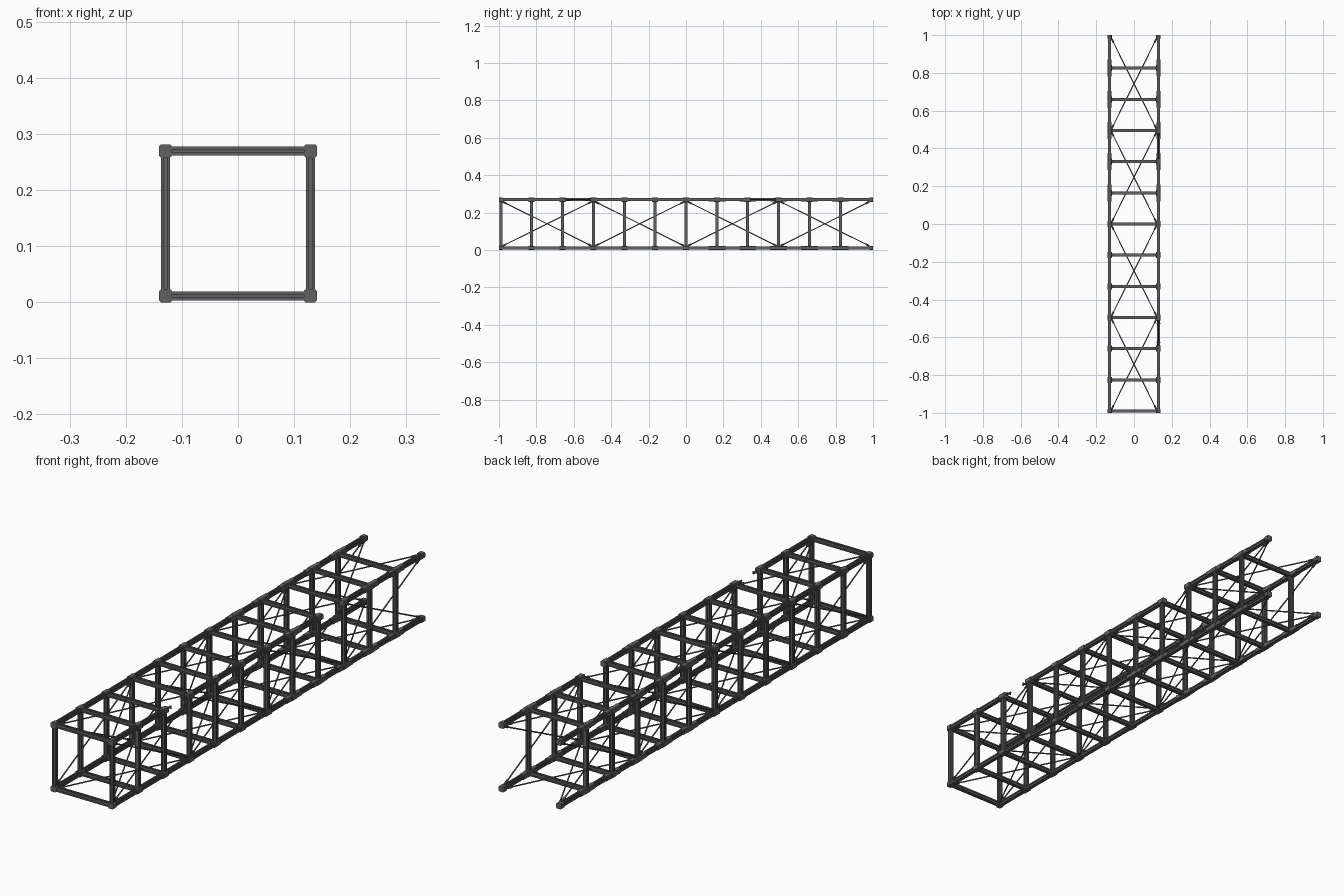
import bpy, bmesh, math
from mathutils import Vector

if "Cube" in bpy.data.objects:
    bpy.data.objects.remove(bpy.data.objects["Cube"])

X, Z0, Z1 = 0.129, 0.0115, 0.2695
STEP = 0.165
NODES = [-0.99 + STEP * k for k in range(13)]

mat = bpy.data.materials.new("dark_grey")
mat.diffuse_color = (0.12, 0.12, 0.12, 1)
mat.use_nodes = True
mat.node_tree.nodes["Principled BSDF"].inputs["Base Color"].default_value = mat.diffuse_color


def slotted(h, w, d):
    # square extrusion profile with a groove on each side
    pts = []
    for k in range(4):
        c, s = round(math.cos(k * math.pi / 2)), round(math.sin(k * math.pi / 2))
        for x, y in ((h, -h), (h, -w), (h - d, -w), (h - d, w), (h, w)):
            pts.append((c * x - s * y, s * x + c * y))
    return pts


def chamfered(h, c):
    return [(h, -h + c), (h, h - c), (h - c, h), (-h + c, h),
            (-h, h - c), (-h, -h + c), (-h + c, -h), (h - c, -h)]


def circle(r, n):
    return [(r * math.cos(2 * math.pi * i / n), r * math.sin(2 * math.pi * i / n)) for i in range(n)]


def prism(bm, profile, a, b):
    a, b = Vector(a), Vector(b)
    q = (b - a).to_track_quat('Z', 'Y')
    lo, hi = [[bm.verts.new(p + q @ Vector((u, v, 0))) for u, v in profile] for p in (a, b)]
    n = len(profile)
    bm.faces.new(lo[::-1])
    bm.faces.new(hi)
    for i in range(n):
        bm.faces.new((lo[i], lo[(i + 1) % n], hi[(i + 1) % n], hi[i]))


def make(name, parts):
    bm = bmesh.new()
    for profile, a, b in parts:
        prism(bm, profile, a, b)
    me = bpy.data.meshes.new(name)
    bm.to_mesh(me)
    bm.free()
    me.materials.append(mat)
    bpy.context.collection.objects.link(bpy.data.objects.new(name, me))


BAR = slotted(0.008, 0.0025, 0.003)
BLOCK = chamfered(0.0115, 0.003)
SLEEVE = chamfered(0.0102, 0.002)
ROD = circle(0.0028, 8)
FITTING = circle(0.005, 8)
corners = {"lower_left": (-X, Z0), "lower_right": (X, Z0),
           "upper_left": (-X, Z1), "upper_right": (X, Z1)}

# long chords; the upper right one has two open bays
for name, (x, z) in corners.items():
    gaps = (2, 8) if name == "upper_right" else ()
    make(name + "_chord", [(BAR, (x, NODES[k], z), (x, NODES[k + 1], z))
                           for k in range(12) if k not in gaps])
    # corner blocks and the longer splice sleeves on the back half
    parts = []
    for k, y in enumerate(NODES):
        h = 0.01 if k in (0, 12) else 0.016
        parts.append((BLOCK, (x, y - h, z), (x, y + h, z)))
        if 6 < k < 12 and not (gaps and k in (8, 9)):
            parts.append((SLEEVE, (x, y - 0.045, z), (x, y + 0.045, z)))
    make(name + "_joints", parts)

# posts and cross bars, none at the open back end
posts, bars = [], []
for y in NODES[:12]:
    for x in (-X, X):
        posts.append((BAR, (x, y, Z0), (x, y, Z1)))
    for z in (Z0, Z1):
        bars.append((BAR, (-X, y, z), (X, y, z)))
make("posts", posts)
make("cross_bars", bars)

# crossed tension rods on all four faces, one X per three bays
rods, fittings = [], []


def brace(a, b):
    a, b = Vector(a), Vector(b)
    d = (b - a).normalized()
    rods.append((ROD, a, b))
    fittings.append((FITTING, a, a + d * 0.022))
    fittings.append((FITTING, b - d * 0.022, b))


e = 0.011
for k in range(0, 12, 3):
    y0, y1 = NODES[k] + 0.01, NODES[k + 3] - 0.01
    for s in (-1, 1):
        for x in (-X, X):
            lo, hi = (Z0 + e, Z1 - e)[::s], None
            brace((x, y0, lo[0]), (x, y1, lo[1]))
        for z in (Z0, Z1):
            brace((-s * (X - e), y0, z), (s * (X - e), y1, z))
make("tension_rods", rods)
make("rod_fittings", fittings)

# exposed pins with small cross pieces in the front open bay
pins = []
for y, d in ((NODES[2], 1), (NODES[3], -1)):
    pins.append((circle(0.004, 8), (X, y, Z1), (X, y + d * 0.045, Z1)))
    pins.append((circle(0.003, 8), (X - 0.011, y + d * 0.032, Z1), (X + 0.011, y + d * 0.032, Z1)))
make("joint_pins", pins)
